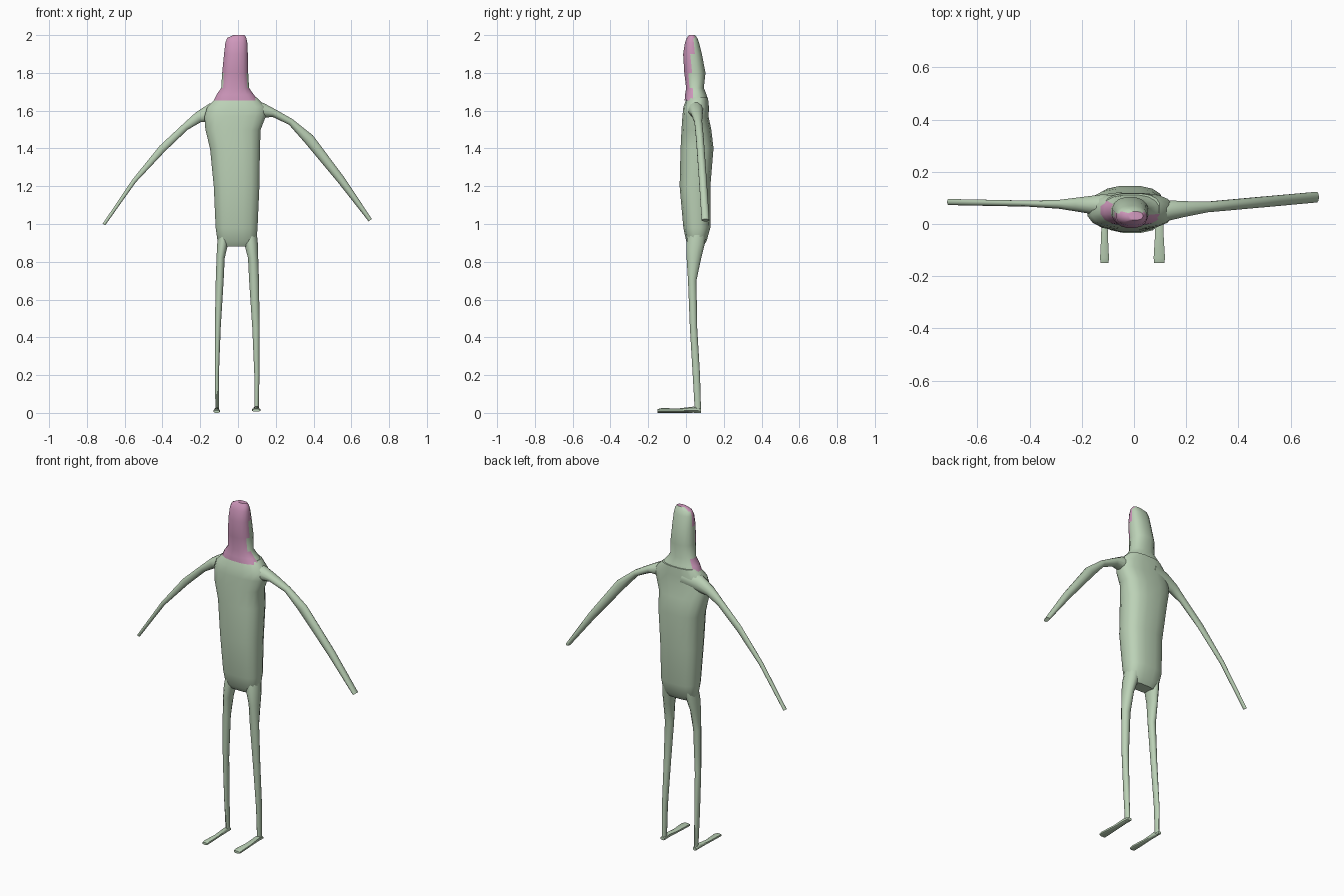
import bpy, math
from mathutils import Vector

cube = bpy.data.objects.get("Cube")
if cube:
    bpy.data.objects.remove(cube, do_unlink=True)


def material(name, red, green, blue):
    paint = bpy.data.materials.new(name)
    paint.use_nodes = True
    paint.diffuse_color = (red, green, blue, 1)
    shader = paint.node_tree.nodes["Principled BSDF"]
    shader.inputs["Base Color"].default_value = paint.diffuse_color
    return paint


skin = material("pale_green", .5, .64, .47)
pink = material("soft_pink", .62, .31, .5)
side_axis, depth_axis, up_axis = Vector((1, 0, 0)), Vector((0, 1, 0)), Vector((0, 0, 1))


def loft(name, rings, sides=12, power=1):
    """Skin a closed tube through rings of (centre, half axis, other half axis)."""
    def bend(value):
        return math.copysign(abs(value) ** power, value)

    verts, faces = [], []
    for centre, across, along in rings:
        for i in range(sides):
            turn = math.tau * (i + .5) / sides
            verts.append(centre + across * bend(math.cos(turn)) + along * bend(math.sin(turn)))
    last = len(verts) - sides
    for start in range(0, last, sides):
        for i in range(sides):
            j = (i + 1) % sides
            faces.append((start + i, start + j, start + sides + j, start + sides + i))
    faces += [tuple(reversed(range(sides))), tuple(range(last, last + sides))]

    mesh = bpy.data.meshes.new(name)
    mesh.from_pydata(verts, [], faces)
    mesh.materials.append(skin)
    part = bpy.data.objects.new(name, mesh)
    bpy.context.collection.objects.link(part)
    bpy.ops.object.select_all(action='DESELECT')
    part.select_set(True)
    bpy.context.view_layer.objects.active = part
    bpy.ops.object.mode_set(mode='EDIT')
    bpy.ops.mesh.select_all(action='SELECT')
    bpy.ops.mesh.normals_make_consistent(inside=False)
    bpy.ops.object.mode_set(mode='OBJECT')
    bpy.ops.object.shade_smooth_by_angle(angle=math.radians(45))
    return part


def level(height, right, left, front, back):
    """Horizontal ring from its extents."""
    centre = Vector((right + left, front + back, height * 2)) / 2
    return centre, side_axis * (left - right) / 2, depth_axis * (back - front) / 2


def arm(name, path, depth_start, depth_slope, flatness):
    """Tube along (x, z, half thickness) points; depth narrows away from the shoulder."""
    points = [Vector((x, depth_start + depth_slope * abs(x), z)) for x, z, thick in path]
    rings = []
    for i, (x, z, thick) in enumerate(path):
        heading = points[min(i + 1, len(points) - 1)] - points[max(i - 1, 0)]
        half_depth = max(flatness, .06 - .15 * abs(x))
        normal = heading.cross(depth_axis).normalized()
        rings.append((points[i], depth_axis * half_depth, normal * thick))
    loft(name, rings)


def leg(name, side, shift, slimness):
    """Tapering leg, mirrored by side, from (z, x, y, half width, half depth) rows."""
    rows = ((.96, .06, .06, .04, .05), (.89, .07, .05, .037, .05),
            (.82, .08, .042, .028, .04), (.7, .085, .033, .027, .023),
            (.45, .095, .04, .02, .02), (.2, .1, .055, .014, .02),
            (.01, .098, .063, .012, .017))
    loft(name, [(Vector((side * x + shift, y, z)), side_axis * wide * slimness, depth_axis * deep)
                for z, x, y, wide, deep in rows])


def foot(name, x, half_width, sole):
    """Thin foot reaching forward from the heel and widening to the toe."""
    rings = []
    for y, spread, thick in ((.08, .6, .009), (.04, .65, .014), (-.04, .75, .009),
                             (-.13, 1, .01), (-.15, .9, .007)):
        rings.append((Vector((x, y, sole + thick)), side_axis * half_width * spread,
                      up_axis * thick))
    loft(name, rings, 8, .7)


# Torso
loft("torso", [level(*row) for row in (
    (.88, -.09, .08, .02, .09), (.91, -.11, .1, 0, .11), (.98, -.12, .105, -.015, .13),
    (1.2, -.13, .115, -.035, .13), (1.4, -.15, .118, -.03, .147),
    (1.5, -.175, .122, -.025, .135), (1.57, -.18, .15, -.02, .12),
    (1.62, -.165, .15, -.015, .12), (1.67, -.115, .1, .005, .118))], 16, .75)

# Head and neck, with the face and collar in pink
head = loft("head", [level(*row) for row in (
    (1.655, -.13, .11, -.008, .115), (1.685, -.115, .085, -.006, .11),
    (1.72, -.09, .06, 0, .095), (1.8, -.085, .055, -.01, .104),
    (1.9, -.075, .053, -.016, .085), (1.96, -.068, .05, -.006, .07),
    (1.985, -.058, .045, .004, .06), (2, -.025, .035, .015, .048))], 16, .85)
head.data.materials.append(pink)
for face in head.data.polygons:
    x, y, z = face.center
    on_face = y < .022 + max(0, z - 1.8) * .12
    on_collar = z < 1.71 and y < (.085 if x < 0 else .04)
    on_crown = z > 1.995
    face.material_index = int(on_face or on_collar or on_crown)

# Arms
arm("left_arm", ((.04, 1.61, .055), (.13, 1.6, .042), (.19, 1.587, .022), (.28, 1.54, .018),
                 (.375, 1.45, .03), (.55, 1.228, .022), (.7, 1.02, .011)), .04, .09, .021)
arm("right_arm", ((-.05, 1.61, .055), (-.14, 1.59, .05), (-.21, 1.565, .03),
                  (-.28, 1.513, .02), (-.4, 1.4, .021), (-.55, 1.228, .012),
                  (-.71, .997, .008)), .07, .02, .012)

# Legs and feet
leg("left_leg", 1, 0, 1)
leg("right_leg", -1, -.012, .8)
foot("left_foot", .097, .023, .006)
foot("right_foot", -.113, .018, 0)
